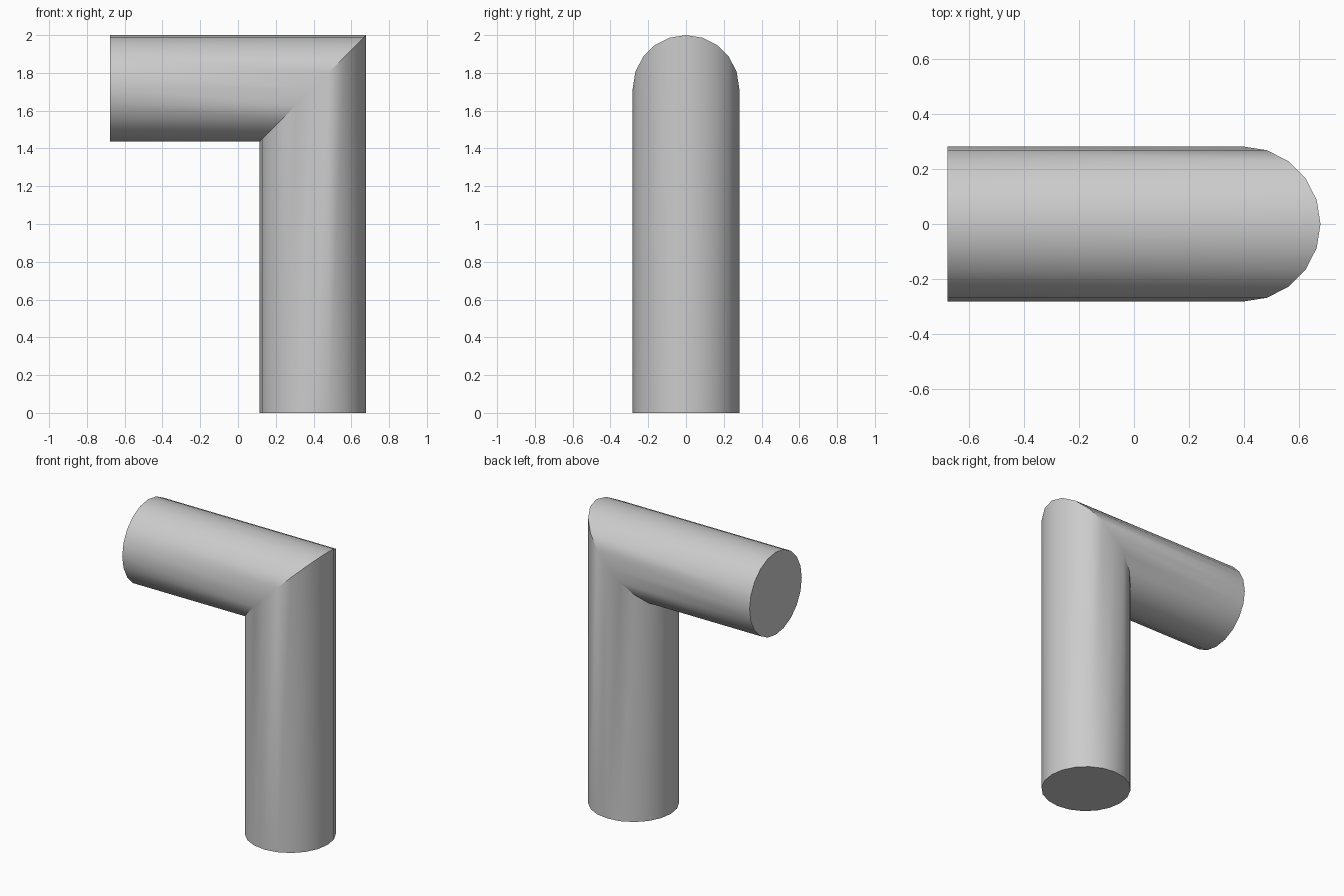
import bpy, bmesh, math

if "Cube" in bpy.data.objects:
    bpy.data.objects.remove(bpy.data.objects["Cube"])

SIDES = 20
R = 0.282
CX, CZ = 0.396, 2.0 - R      # axes of the upright and horizontal runs
END_X = -0.678

bm = bmesh.new()

# Three rings: floor, 45 degree mitre, free end of the horizontal run
floor, mitre, end = [], [], []
for i in range(SIDES):
    a = 2 * math.pi * i / SIDES
    c, s = R * math.cos(a), R * math.sin(a)
    floor.append(bm.verts.new((CX + c, s, 0)))
    mitre.append(bm.verts.new((CX + c, s, CZ + c)))
    end.append(bm.verts.new((END_X, s, CZ + c)))

# Walls and end caps
for low, high in ((floor, mitre), (mitre, end)):
    for i in range(SIDES):
        j = (i + 1) % SIDES
        bm.faces.new((low[i], low[j], high[j], high[i]))
bm.faces.new(floor[::-1])
bm.faces.new(end)
bmesh.ops.recalc_face_normals(bm, faces=bm.faces)

mesh = bpy.data.meshes.new("elbow_pipe")
bm.to_mesh(mesh)
bm.free()
pipe = bpy.data.objects.new("elbow_pipe", mesh)
bpy.context.collection.objects.link(pipe)

# Smooth walls, sharp rims and mitre
bpy.context.view_layer.objects.active = pipe
pipe.select_set(True)
bpy.ops.object.shade_smooth_by_angle(angle=math.radians(30))
